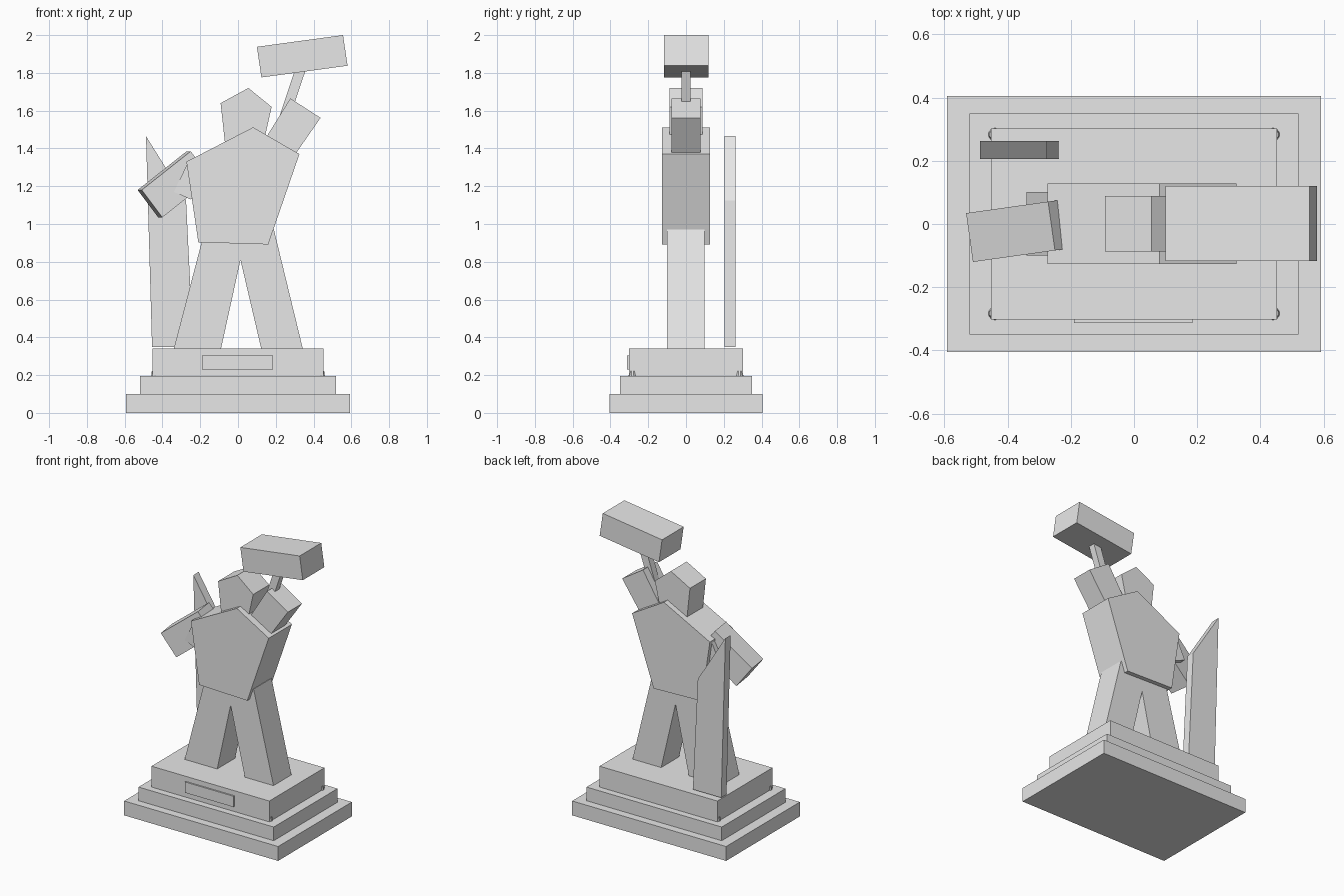
import bpy, bmesh, math
from mathutils import Matrix

if "Cube" in bpy.data.objects:
    bpy.data.objects.remove(bpy.data.objects["Cube"])

stone = bpy.data.materials.new("pale_grey")
stone.diffuse_color = (0.8, 0.8, 0.8, 1)
stone.use_nodes = True
stone.node_tree.nodes["Principled BSDF"].inputs["Base Color"].default_value = stone.diffuse_color


def finish(name, bm):
    bmesh.ops.recalc_face_normals(bm, faces=bm.faces[:])
    mesh = bpy.data.meshes.new(name)
    bm.to_mesh(mesh)
    bm.free()
    mesh.materials.append(stone)
    obj = bpy.data.objects.new(name, mesh)
    bpy.context.collection.objects.link(obj)
    return obj


def slab(name, outline, y0, y1):
    """Extrude an x-z outline from y0 to y1."""
    bm = bmesh.new()
    face = bm.faces.new([bm.verts.new((x, y0, z)) for x, z in outline])
    out = bmesh.ops.extrude_face_region(bm, geom=[face])["geom"]
    moved = [v for v in out if isinstance(v, bmesh.types.BMVert)]
    bmesh.ops.translate(bm, verts=moved, vec=(0, y1 - y0, 0))
    return finish(name, bm)


def box(name, x0, x1, y0, y1, z0, z1):
    return slab(name, [(x0, z0), (x1, z0), (x1, z1), (x0, z1)], y0, y1)


# Stepped plinth
for name, x, y, z0, z1 in [("lower_step", 0.592, 0.405, 0, 0.1),
                           ("middle_step", 0.52, 0.35, 0.1, 0.195),
                           ("upper_step", 0.453, 0.303, 0.195, 0.34)]:
    box(name, -x, x, -y, y, z0, z1)

# Name plate on the plinth front
box("plaque", -0.19, 0.185, -0.313, -0.303, 0.23, 0.305)

# Small round studs at the plinth corners
for sx in (-1, 1):
    for sy in (-1, 1):
        bm = bmesh.new()
        bmesh.ops.create_cone(bm, cap_ends=True, segments=10, radius1=0.021,
                              radius2=0.017, depth=0.028,
                              matrix=Matrix.Translation((sx * 0.44, sy * 0.283, 0.209)))
        finish("corner_stud", bm)

# Figure: legs, torso and head
slab("legs", [(-0.34, 0.34), (-0.09, 0.34), (0.013, 0.81), (0.123, 0.34),
              (0.343, 0.34), (0.19, 0.97), (-0.175, 0.97)], -0.1, 0.097)
slab("torso", [(-0.273, 1.33), (-0.21, 0.903), (0.16, 0.892),
               (0.325, 1.37), (0.08, 1.512)], -0.127, 0.128)
slab("head", [(-0.092, 1.64), (-0.068, 1.42), (0.142, 1.46),
              (0.178, 1.62), (0.055, 1.72)], -0.087, 0.088)

# Raised arm and hammer
slab("raised_arm", [(0.15, 1.46), (0.30, 1.365), (0.437, 1.562),
                    (0.277, 1.665)], -0.077, 0.077)
slab("hammer_handle", [(0.21, 1.54), (0.265, 1.54), (0.36, 1.82),
                       (0.303, 1.82)], -0.024, 0.024)
slab("hammer_head", [(0.1, 1.938), (0.124, 1.776), (0.58, 1.838),
                     (0.556, 2.0)], -0.117, 0.12)

# Lowered arm: upper part inside the shoulder, forearm swung slightly outward
slab("upper_arm", [(-0.34, 1.17), (-0.25, 1.13), (-0.1, 1.2),
                   (-0.1, 1.4), (-0.27, 1.315)], -0.1, 0.102)
forearm = slab("forearm", [(-0.15, -0.002), (-0.04, -0.147), (0.222, 0.058),
                           (0.112, 0.203)], -0.078, 0.078)
forearm.data.transform(Matrix.Translation((-0.372, -0.022, 1.182))
                       @ Matrix.Rotation(math.radians(8), 4, 'Z'))

# Tall pointed slab behind the figure
slab("back_shard", [(-0.455, 0.348), (-0.237, 0.348), (-0.275, 1.125),
                    (-0.487, 1.465)], 0.205, 0.263)
